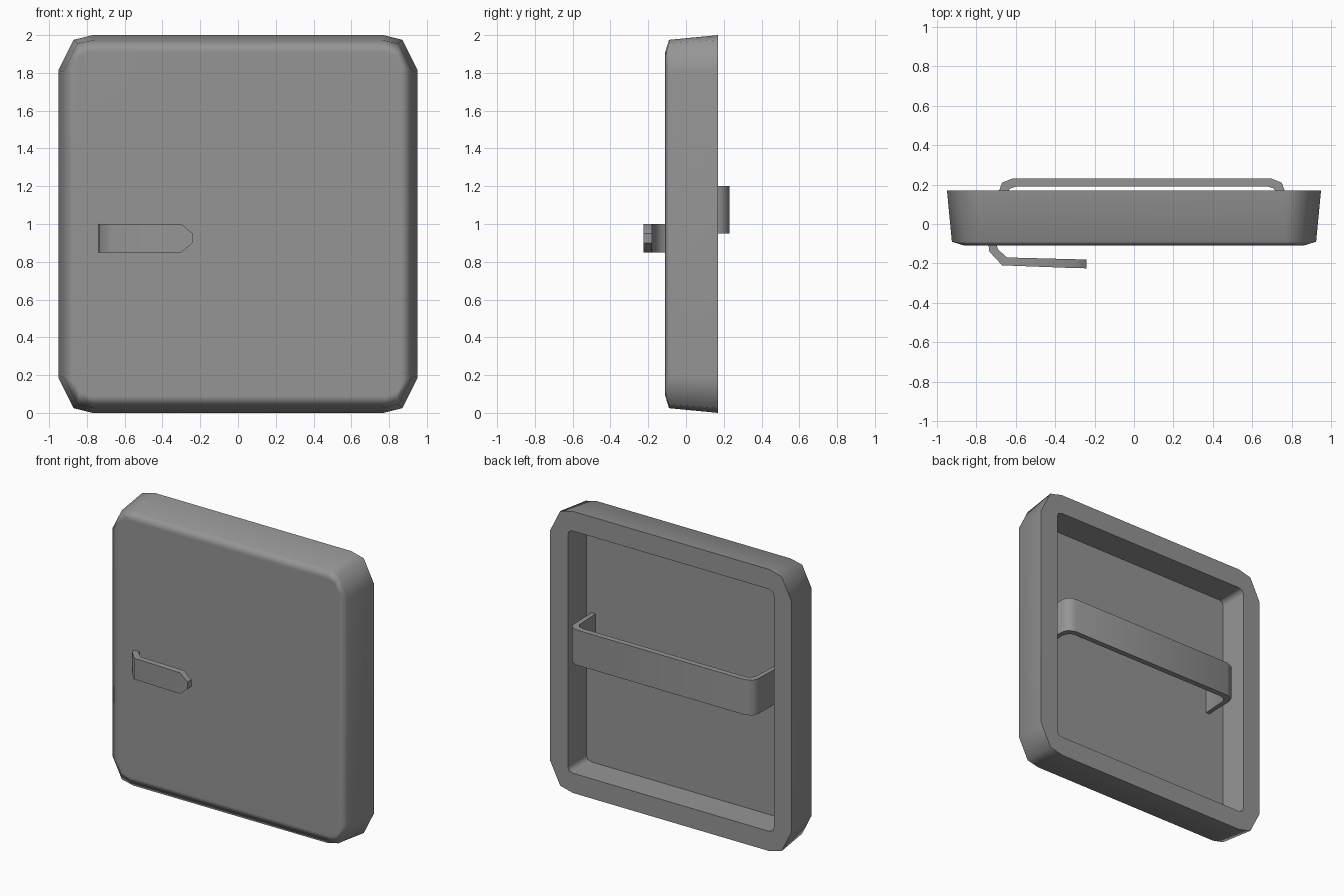
import bpy
import bmesh
import math

cube = bpy.data.objects.get("Cube")
if cube:
    bpy.data.objects.remove(cube, do_unlink=True)

grey = bpy.data.materials.new("mid_grey")
grey.use_nodes = True
COLOUR = (0.3, 0.3, 0.3, 1)
grey.diffuse_color = COLOUR
grey.node_tree.nodes["Principled BSDF"].inputs["Base Color"].default_value = COLOUR


def outline(hx, hz, side, mid_x, mid_z, top):
    """Rounded rectangle around z = 1: each corner is a two-segment chamfer."""
    corner = [(hx, hz - side), (hx - mid_x, hz - mid_z), (hx - top, hz)]
    pts = []
    for sx, sz in ((1, 1), (-1, 1), (-1, -1), (1, -1)):
        quad = [(sx * x, 1 + sz * z) for x, z in corner]
        pts += quad if sx == sz else quad[::-1]
    return pts


def finish(bm, name, angle):
    bmesh.ops.recalc_face_normals(bm, faces=bm.faces)
    mesh = bpy.data.meshes.new(name)
    bm.to_mesh(mesh)
    bm.free()
    mesh.materials.append(grey)
    obj = bpy.data.objects.new(name, mesh)
    bpy.context.collection.objects.link(obj)
    bpy.ops.object.select_all(action="DESELECT")
    obj.select_set(True)
    bpy.context.view_layer.objects.active = obj
    bpy.ops.object.shade_smooth_by_angle(angle=math.radians(angle))
    return obj


def loft(rings):
    """Skin equal-length closed rings and cap both ends."""
    bm = bmesh.new()
    loops = [[bm.verts.new(p) for p in ring] for ring in rings]
    n = len(loops[0])
    for a, b in zip(loops, loops[1:]):
        for i in range(n):
            j = (i + 1) % n
            bm.faces.new((a[i], a[j], b[j], b[i]))
    bm.faces.new(loops[0])
    bm.faces.new(loops[-1])
    return bm


# Door panel: front face, soft front bevel, tapered sides, back rim, recess
layers = [
    (-0.11, outline(0.86, 0.91, 0.07, 0.02, 0.02, 0.07)),
    (-0.09, outline(0.925, 0.975, 0.17, 0.075, 0.02, 0.165)),
    (0.17, outline(0.95, 1.0, 0.185, 0.08, 0.025, 0.18)),
    (0.17, outline(0.81, 0.86, 0.04, 0.01, 0.01, 0.04)),
    (-0.04, outline(0.81, 0.86, 0.04, 0.01, 0.01, 0.04)),
]
panel = finish(loft([[(x, y, z) for x, z in pts] for y, pts in layers]),
               "door_panel", 75)
weighted = panel.modifiers.new("Weighted normals", "WEIGHTED_NORMAL")
weighted.keep_sharp = True


def strip(name, outer, inner, spans):
    """Bent strip: plan-view outer and inner paths, with a z span per point."""
    return finish(loft([
        [(*o, lo), (*o, hi), (*i, hi), (*i, lo)]
        for o, i, (lo, hi) in zip(outer, inner, spans)]), name, 50)


# Back pull strap, anchored on the recess floor
half = [((0.73, -0.04), (0.70, -0.04)), ((0.725, 0.17), (0.69, 0.15)),
        ((0.71, 0.21), (0.67, 0.18)), ((0.66, 0.23), (0.64, 0.19))]
path = half + [((-o[0], o[1]), (-i[0], i[1])) for o, i in half[::-1]]
strap = strip("back_strap", [o for o, i in path], [i for o, i in path],
              [(0.95, 1.2)] * len(path))
strap.location.x = 0.04

# Front lever handle with a chamfered tip
strip("front_handle",
      [(-0.74, -0.10), (-0.735, -0.14), (-0.67, -0.21), (-0.30, -0.224), (-0.24, -0.225)],
      [(-0.70, -0.10), (-0.69, -0.13), (-0.645, -0.17), (-0.30, -0.179), (-0.24, -0.18)],
      [(0.85, 1.0)] * 4 + [(0.90, 0.95)])
